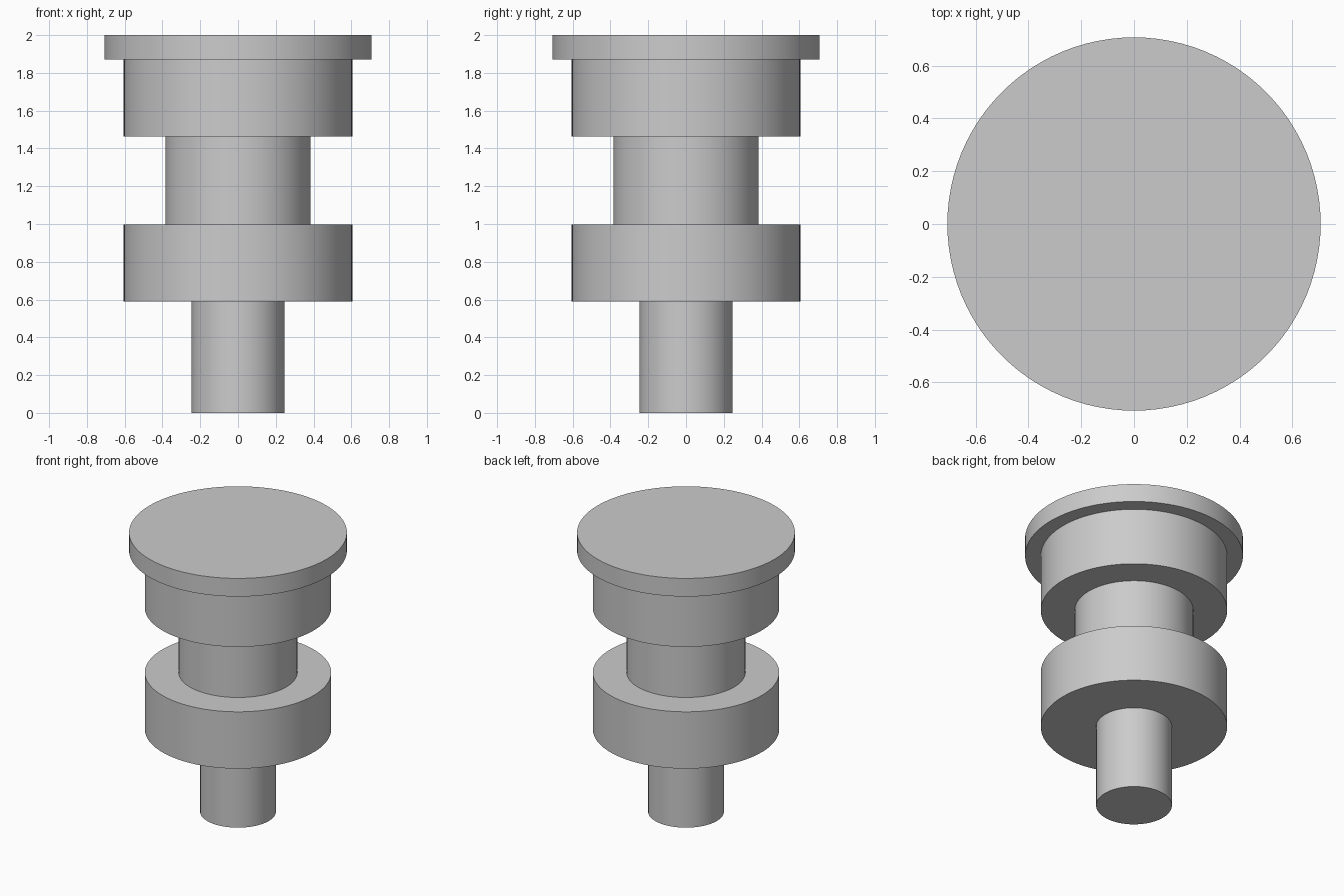
import bpy
import math

cube = bpy.data.objects.get("Cube")
if cube:
    bpy.data.objects.remove(cube, do_unlink=True)

# Single plain grey finish
grey = bpy.data.materials.new("plain_grey")
grey.use_nodes = True
colour = (0.6, 0.6, 0.6, 1.0)
grey.diffuse_color = colour
grey.node_tree.nodes["Principled BSDF"].inputs["Base Color"].default_value = colour


def turned_section(name, radius, bottom, top):
    """Add one upright cylinder of the stepped pin."""
    bpy.ops.mesh.primitive_cylinder_add(
        vertices=96, radius=radius, depth=top - bottom,
        location=(0, 0, (bottom + top) / 2))
    section = bpy.context.object
    section.name = section.data.name = name
    section.data.materials.append(grey)
    bpy.ops.object.shade_smooth_by_angle(angle=math.radians(30))


# Sections stacked from the floor up: name, radius, height of the top
sections = [
    ("stem", 0.246, 0.59),
    ("lower_collar", 0.605, 0.997),
    ("neck", 0.385, 1.462),
    ("upper_collar", 0.605, 1.87),
    ("cap", 0.707, 2.0),
]
base = 0.0
for name, radius, top in sections:
    turned_section(name, radius, base, top)
    base = top
